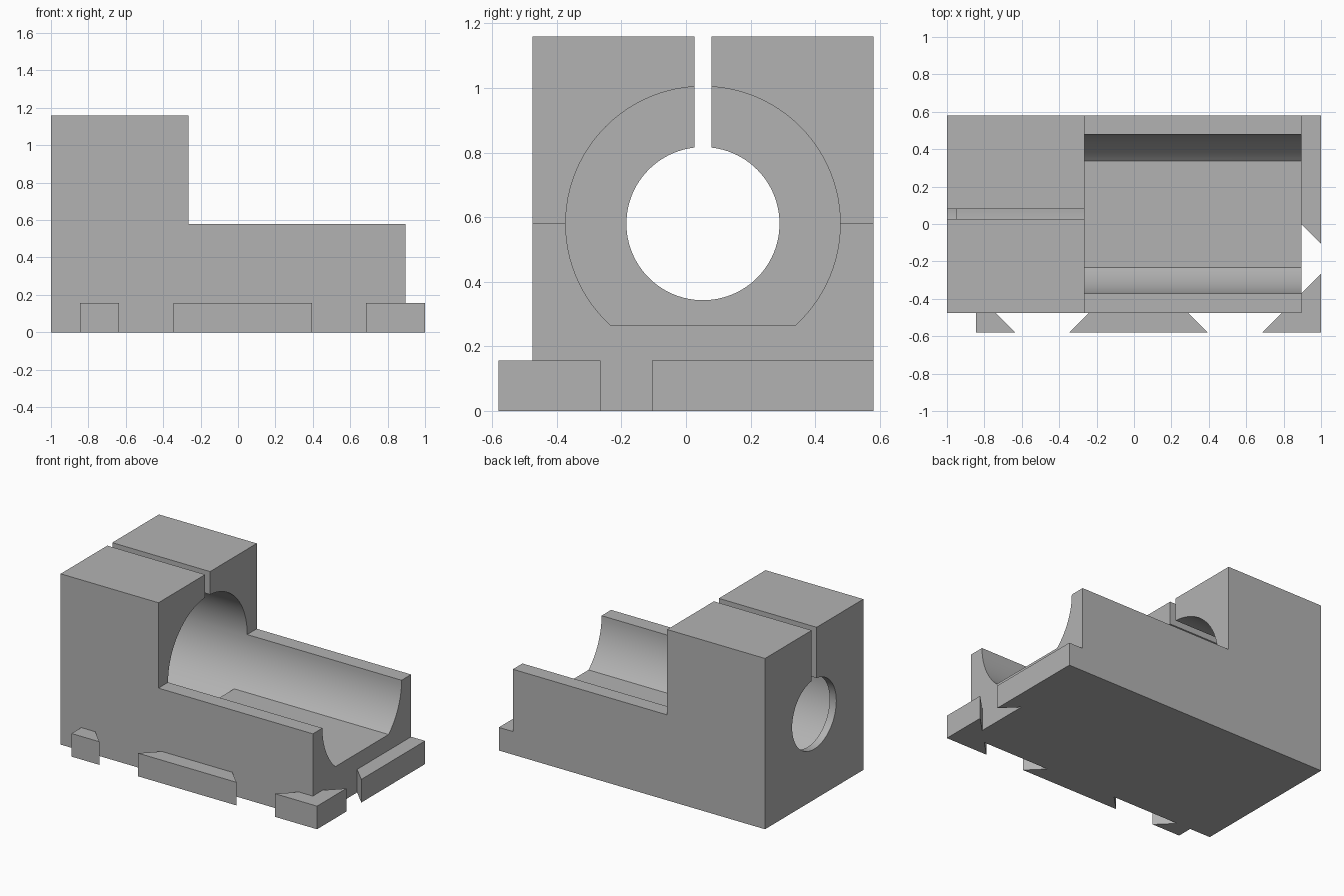
import bpy, bmesh, math
from mathutils import Vector

cube = bpy.data.objects.get("Cube")
if cube:
    bpy.data.objects.remove(cube, do_unlink=True)

grey = bpy.data.materials.new("light grey")
grey.use_nodes = True
colour = (0.45, 0.45, 0.45, 1)
grey.diffuse_color = colour
grey.node_tree.nodes["Principled BSDF"].inputs["Base Color"].default_value = colour

X0, X1 = -1.0, 0.895          # block ends
Y0, Y1 = -0.475, 0.58         # block sides
XS = -0.265                   # step from tall clamp to low cradle
TOP, AXIS_Z, TAB_H = 1.16, 0.58, 0.157
YC = (Y0 + Y1) / 2            # bore axis


def prism(name, profile, axis, lo, hi):
    """Extrude a flat profile along one axis from lo to hi."""
    def place(a, b, c):
        return {"x": (c, a, b), "y": (a, c, b), "z": (a, b, c)}[axis]
    bm = bmesh.new()
    face = bm.faces.new([bm.verts.new(place(a, b, lo)) for a, b in profile])
    new = bmesh.ops.extrude_face_region(bm, geom=[face])["geom"]
    verts = [v for v in new if isinstance(v, bmesh.types.BMVert)]
    bmesh.ops.translate(bm, verts=verts, vec=Vector(place(0, 0, hi - lo)))
    bmesh.ops.recalc_face_normals(bm, faces=bm.faces)
    mesh = bpy.data.meshes.new(name)
    bm.to_mesh(mesh)
    bm.free()
    mesh.materials.append(grey)
    obj = bpy.data.objects.new(name, mesh)
    bpy.context.collection.objects.link(obj)
    return obj


def rect(a0, b0, a1, b1):
    return [(a0, b0), (a1, b0), (a1, b1), (a0, b1)]


def circle(r, n=96):
    return [(YC + r * math.cos(math.tau * i / n), AXIS_Z + r * math.sin(math.tau * i / n))
            for i in range(n)]


def combine(target, tool, operation):
    """Apply a boolean and discard the tool."""
    tool.hide_render = True
    bpy.context.view_layer.objects.active = target
    mod = target.modifiers.new(operation, "BOOLEAN")
    mod.operation, mod.solver, mod.object = operation, "EXACT", tool
    bpy.ops.object.modifier_apply(modifier=mod.name)
    bpy.data.objects.remove(tool, do_unlink=True)


# Stepped block: tall clamp and low cradle
body = prism("clamp_block", [(X0, 0), (X1, 0), (X1, AXIS_Z), (XS, AXIS_Z), (XS, TOP), (X0, TOP)],
             "y", Y0, Y1)

# Main bore, smaller end hole and clamping slot
combine(body, prism("bore", circle(0.425), "x", -0.95, 1.1), "DIFFERENCE")
combine(body, prism("end_hole", circle(0.237), "x", -1.1, -0.8), "DIFFERENCE")
combine(body, prism("slot", rect(YC - 0.0265, AXIS_Z, YC + 0.0265, 1.3), "x", -1.1, 0), "DIFFERENCE")

# Flat floor of the cradle
combine(body, prism("cradle_floor", rect(YC - 0.33, 0.08, YC + 0.33, 0.265), "x", XS, X1), "UNION")

# Dovetail tabs along the foot, rooted inside the block
IN, OUT, D = Y0 + 0.05, -0.58, 0.105
tabs = {
    "rear_tab": [(-0.845, OUT), (-0.635, OUT), (-0.635 - D, Y0), (-0.74, IN), (-0.845, IN)],
    "middle_tab": [(-0.345, OUT), (0.395, OUT), (0.395 - D, Y0), (0.29, IN), (-0.24, IN),
                   (-0.345 + D, Y0)],
    "corner_tab": [(0.685, OUT), (1, OUT), (1, -0.265), (X1, -0.265 - D), (0.85, -0.37),
                   (0.85, IN), (0.79, IN), (0.685 + D, Y0)],
    "end_tab": [(1, -0.105), (1, Y1), (0.85, Y1), (0.85, 0), (X1, 0)],
}
for name, outline in tabs.items():
    combine(body, prism(name, outline, "z", 0, TAB_H), "UNION")

# Smooth bores, crisp edges
bpy.ops.object.select_all(action="DESELECT")
body.select_set(True)
bpy.context.view_layer.objects.active = body
bpy.ops.object.shade_smooth_by_angle(angle=math.radians(30))
